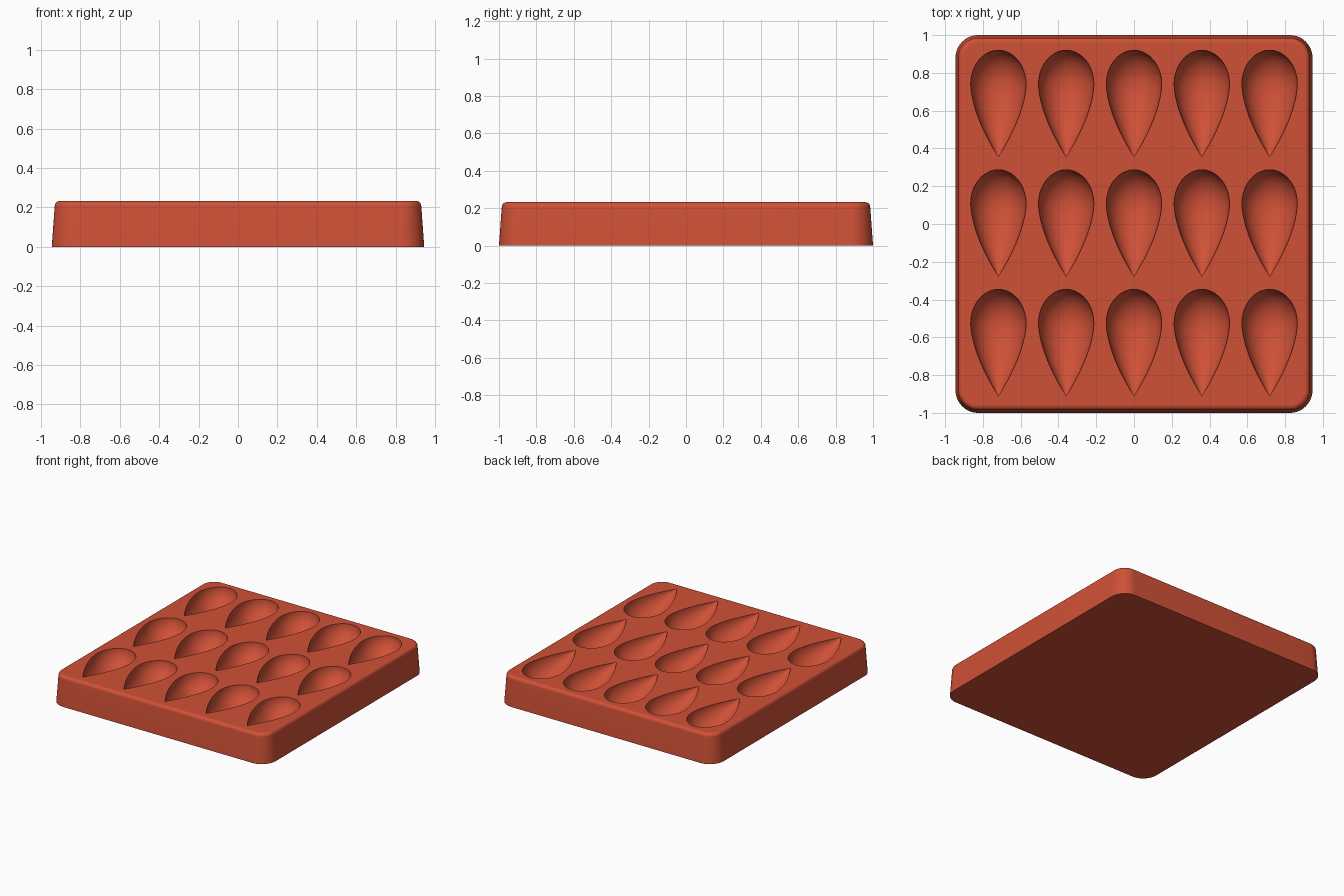
import bpy, bmesh
from math import sin, cos, pi, radians

cube = bpy.data.objects.get("Cube")
if cube:
    bpy.data.objects.remove(cube, do_unlink=True)

HALF_X, HALF_Y, TOP = 0.945, 1.0, 0.232
CORNER, DRAFT, FILLET = 0.12, 0.015, 0.026

clay = bpy.data.materials.new("terracotta_red")
clay.use_nodes = True
colour = (0.63, 0.082, 0.038, 1)
clay.diffuse_color = colour
clay.node_tree.nodes["Principled BSDF"].inputs["Base Color"].default_value = colour


def make_object(name, bm):
    bmesh.ops.recalc_face_normals(bm, faces=bm.faces)
    mesh = bpy.data.meshes.new(name)
    bm.to_mesh(mesh)
    bm.free()
    mesh.materials.append(clay)
    obj = bpy.data.objects.new(name, mesh)
    bpy.context.collection.objects.link(obj)
    return obj


def bridge(bm, a, b):
    n = len(a)
    for i in range(n):
        j = (i + 1) % n
        bm.faces.new((a[i], a[j], b[j], b[i]))


def rounded_ring(bm, inset, z, steps=12):
    ring, r = [], CORNER - inset
    for k, (sx, sy) in enumerate([(1, 1), (-1, 1), (-1, -1), (1, -1)]):
        for i in range(steps + 1):
            a = (k + i / steps) * pi / 2
            ring.append(bm.verts.new((sx * (HALF_X - CORNER) + r * cos(a),
                                      sy * (HALF_Y - CORNER) + r * sin(a), z)))
    return ring


# Tray block: drafted walls with a rounded upper edge
bm = bmesh.new()
sections = [(0, 0)]
for i in range(7):
    a = i / 6 * pi / 2
    sections.append((DRAFT + FILLET * (1 - cos(a)), TOP - FILLET * (1 - sin(a))))
rings = [rounded_ring(bm, inset, z) for inset, z in sections]
for low, high in zip(rings, rings[1:]):
    bridge(bm, low, high)
bm.faces.new(rings[0])
bm.faces.new(rings[-1])
tray = make_object("mould_tray", bm)


# Teardrop solid turned about its long axis: round head, pointed tail
def add_teardrop(bm, x, y, radius=0.147, head=0.18, tail=0.385, sides=48):
    profile = [(head * cos(a), radius * sin(a))
               for a in (i / 10 * pi / 2 for i in range(1, 11))]
    profile += [(-tail * s, radius * (1 - s ** 1.66)) for s in (i / 14 for i in range(1, 14))]
    loops = []
    for dy, r in profile:
        loops.append([bm.verts.new((x + r * cos(t), y + dy, TOP + r * sin(t)))
                      for t in ((i + 0.5) * 2 * pi / sides for i in range(sides))])
    for a, b in zip(loops, loops[1:]):
        bridge(bm, a, b)
    for loop, dy in ((loops[0], head), (loops[-1], -tail)):
        pole = bm.verts.new((x, y + dy, TOP))
        for i in range(sides):
            bm.faces.new((loop[i], loop[(i + 1) % sides], pole))


bm = bmesh.new()
for row in range(3):
    for col in range(5):
        add_teardrop(bm, (col - 2) * 0.359, 0.74 - row * 0.633)
cutter = make_object("teardrop_cutter", bm)
cutter.hide_render = True

# Press the cavities into the tray
cut = tray.modifiers.new("cavities", "BOOLEAN")
cut.operation = "DIFFERENCE"
cut.solver = "EXACT"
cut.object = cutter
bpy.ops.object.select_all(action="DESELECT")
tray.select_set(True)
bpy.context.view_layer.objects.active = tray
bpy.ops.object.modifier_apply(modifier=cut.name)
bpy.data.objects.remove(cutter, do_unlink=True)

# Smooth walls and bowls, flat deck and base
bpy.ops.object.shade_smooth_by_angle(angle=radians(35))
for face in tray.data.polygons:
    if abs(face.normal.z) > 0.999 and (face.center.z > TOP - 0.001 or face.center.z < 0.001):
        face.use_smooth = False
